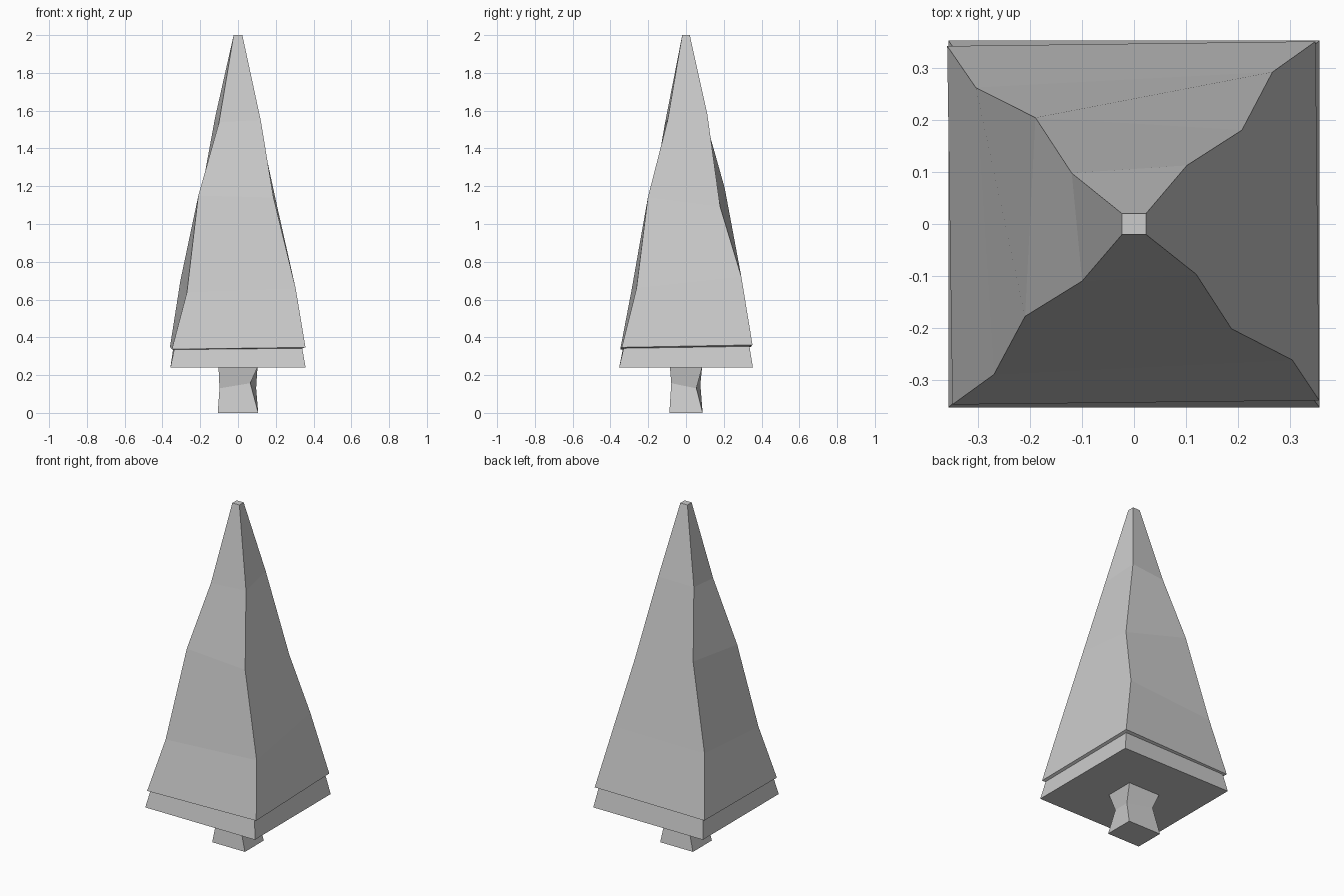
import bpy, bmesh


def loft(name, rings, cap_top=True):
    """Skin a stack of four-cornered rings and close the ends."""
    bm = bmesh.new()
    loops = [[bm.verts.new(p) for p in ring] for ring in rings]
    for a, b in zip(loops, loops[1:]):
        for i in range(4):
            j = (i + 1) % 4
            bm.faces.new((a[i], a[j], b[j], b[i]))
    bm.faces.new(loops[0][::-1])
    if cap_top:
        bm.faces.new(loops[-1])
    bmesh.ops.recalc_face_normals(bm, faces=bm.faces)
    mesh = bpy.data.meshes.new(name)
    bm.to_mesh(mesh)
    bm.free()
    obj = bpy.data.objects.new(name, mesh)
    bpy.context.collection.objects.link(obj)
    return obj


def rect(x, y, z):
    return [(-x, -y, z), (x, -y, z), (x, y, z), (-x, y, z)]


# Foliage: short skirt, small overhang, then a twisting tapered crown
# Corner order: front left, front right, back right, back left
loft("foliage", [
    rect(0.358, 0.354, 0.24),
    [(-0.338, -0.335, 0.335), (0.34, -0.33, 0.342),
     (0.336, 0.336, 0.352), (-0.342, 0.332, 0.347)],
    [(-0.35, -0.348, 0.337), (0.357, -0.34, 0.347),
     (0.35, 0.352, 0.36), (-0.36, 0.343, 0.35)],
    [(-0.27, -0.29, 0.64), (0.305, -0.262, 0.66),
     (0.267, 0.293, 0.72), (-0.305, 0.263, 0.70)],
    [(-0.21, -0.178, 1.15), (0.188, -0.202, 1.14),
     (0.208, 0.181, 1.09), (-0.19, 0.205, 1.19)],
    [(-0.10, -0.11, 1.54), (0.12, -0.097, 1.55),
     (0.102, 0.113, 1.58), (-0.12, 0.098, 1.57)],
    rect(0.023, 0.02, 2.0),
])

# Trunk: pinched and slightly twisted at the middle
loft("trunk", [
    rect(0.107, 0.088, 0.0),
    [(-0.098, -0.056, 0.13), (0.065, -0.078, 0.157),
     (0.096, 0.055, 0.13), (-0.066, 0.076, 0.15)],
    rect(0.103, 0.085, 0.24),
], cap_top=False)
